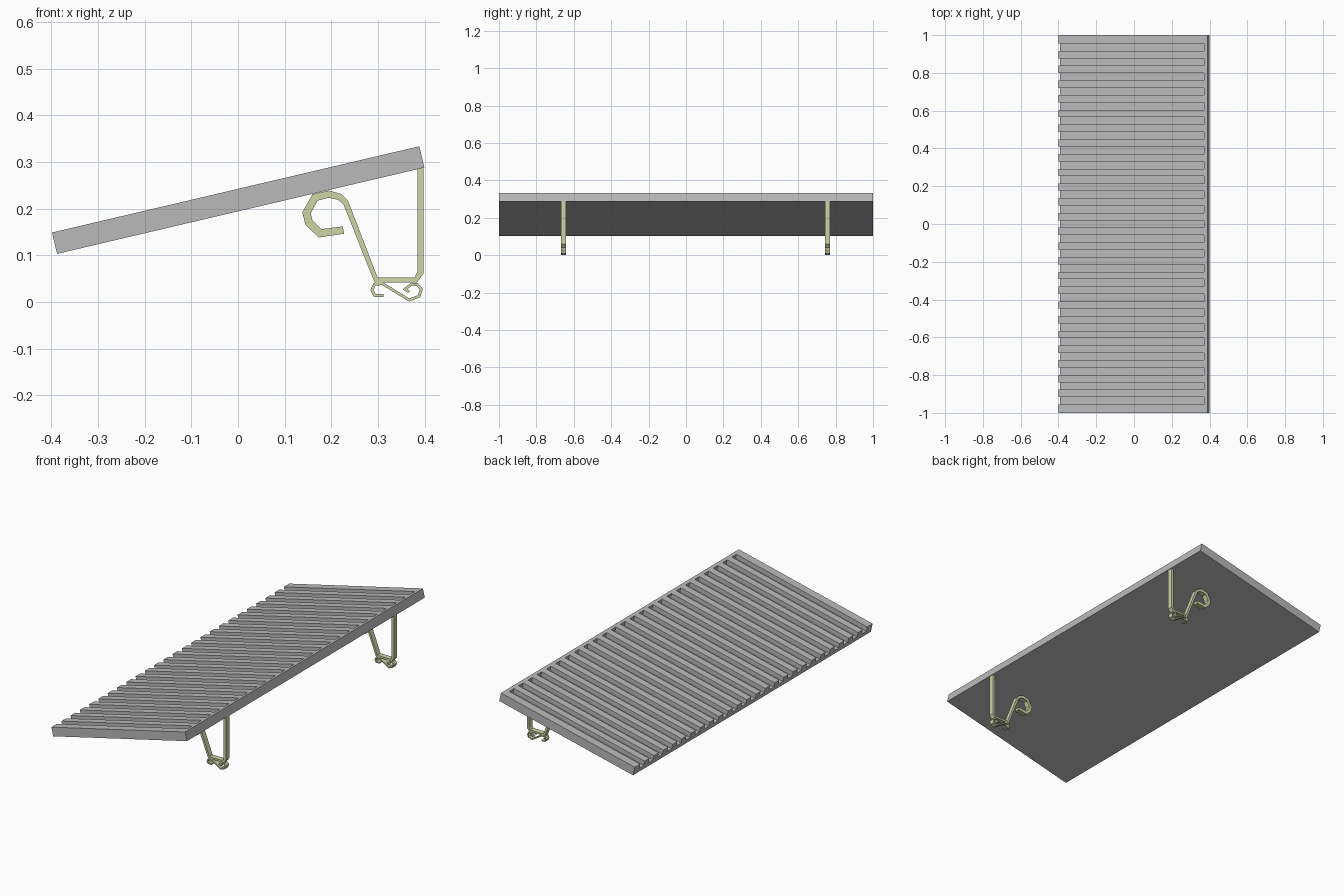
import bpy, bmesh, math
from mathutils import Vector

cube = bpy.data.objects.get("Cube")
if cube:
    bpy.data.objects.remove(cube, do_unlink=True)


def material(name, rgb):
    mat = bpy.data.materials.new(name)
    mat.use_nodes = True
    mat.diffuse_color = (*rgb, 1)
    mat.node_tree.nodes["Principled BSDF"].inputs["Base Color"].default_value = (*rgb, 1)
    return mat


grey = material("board grey", (0.49, 0.49, 0.49))
olive = material("pale olive", (0.62, 0.66, 0.39))


def prism(name, outline, start, end, place, mat):
    """Sweep a 2D outline from start to end; place(a, b, c) gives the 3D point."""
    bm = bmesh.new()
    rings = [[bm.verts.new(place(a, b, c)) for a, b in outline] for c in (start, end)]
    count = len(outline)
    for i in range(count):
        j = (i + 1) % count
        bm.faces.new((rings[0][i], rings[0][j], rings[1][j], rings[1][i]))
    for ring in rings:
        bm.faces.new(ring)
    bmesh.ops.recalc_face_normals(bm, faces=bm.faces)
    mesh = bpy.data.meshes.new(name)
    bm.to_mesh(mesh)
    bm.free()
    mesh.materials.append(mat)
    obj = bpy.data.objects.new(name, mesh)
    bpy.context.collection.objects.link(obj)
    return obj


def ribbon(path):
    """Outline of a mitred strip along (x, z, thickness) points."""
    pts = [Vector(p[:2]) for p in path]
    dirs = [(b - a).normalized() for a, b in zip(pts, pts[1:])]
    left, right = [], []
    for i, p in enumerate(pts):
        before, after = dirs[max(i - 1, 0)], dirs[min(i, len(dirs) - 1)]
        along = (before + after).normalized()
        normal = Vector((-along.y, along.x))
        offset = normal * (path[i][2] / 2 / max(along.dot(after), 0.5))
        left.append(p + offset)
        right.append(p - offset)
    return left + right[::-1]


# Sloping board: grooves run down the slope and stop at a lip on the high edge
length, thick, depth, lip = 0.809, 0.047, 0.025, 0.018
tilt = math.atan2(0.185, 0.788)
grooves, edge = 25, 0.955
strip = 2 * edge / (2 * grooves - 1)


def on_slope(y, w, u):
    return Vector((-0.388 + u * math.cos(tilt) - w * math.sin(tilt), y,
                   0.103 + u * math.sin(tilt) + w * math.cos(tilt)))


comb = [(-1, 0), (-1, thick)]
for i in range(grooves):
    y = -edge + 2 * i * strip
    comb += [(y, thick), (y, thick - depth), (y + strip, thick - depth), (y + strip, thick)]
comb += [(1, thick), (1, 0)]
prism("grooved_board", comb, 0, length - lip, on_slope, grey)
prism("board_lip", [(-1, 0), (-1, thick), (1, thick), (1, 0)], length - lip, length, on_slope, grey)

# Bracket: upright leg, foot bar, slanted arm and curled hook
bracket = [(0.391, 0.287, 0.013), (0.391, 0.062, 0.013), (0.381, 0.047, 0.01),
           (0.296, 0.047, 0.01), (0.231, 0.213, 0.012), (0.218, 0.225, 0.014),
           (0.195, 0.231, 0.015), (0.165, 0.224, 0.016), (0.147, 0.191, 0.017),
           (0.152, 0.170, 0.017), (0.176, 0.147, 0.017), (0.226, 0.154, 0.016)]

# Thin spring clip under the foot bar
spring = [(0.312, 0.014), (0.293, 0.014), (0.287, 0.025), (0.293, 0.038), (0.31, 0.039),
          (0.367, 0.004), (0.388, 0.012), (0.393, 0.027), (0.385, 0.037), (0.372, 0.038),
          (0.358, 0.027), (0.367, 0.021)]
spring = [(x, z, 0.006) for x, z in spring]


def upright(x, z, y):
    return Vector((x, y, z))


for side, y in (("front", -0.655), ("back", 0.757)):
    prism(side + "_bracket", ribbon(bracket), y - 0.014, y + 0.014, upright, olive)
    prism(side + "_spring_clip", ribbon(spring), y - 0.014, y + 0.014, upright, olive)
